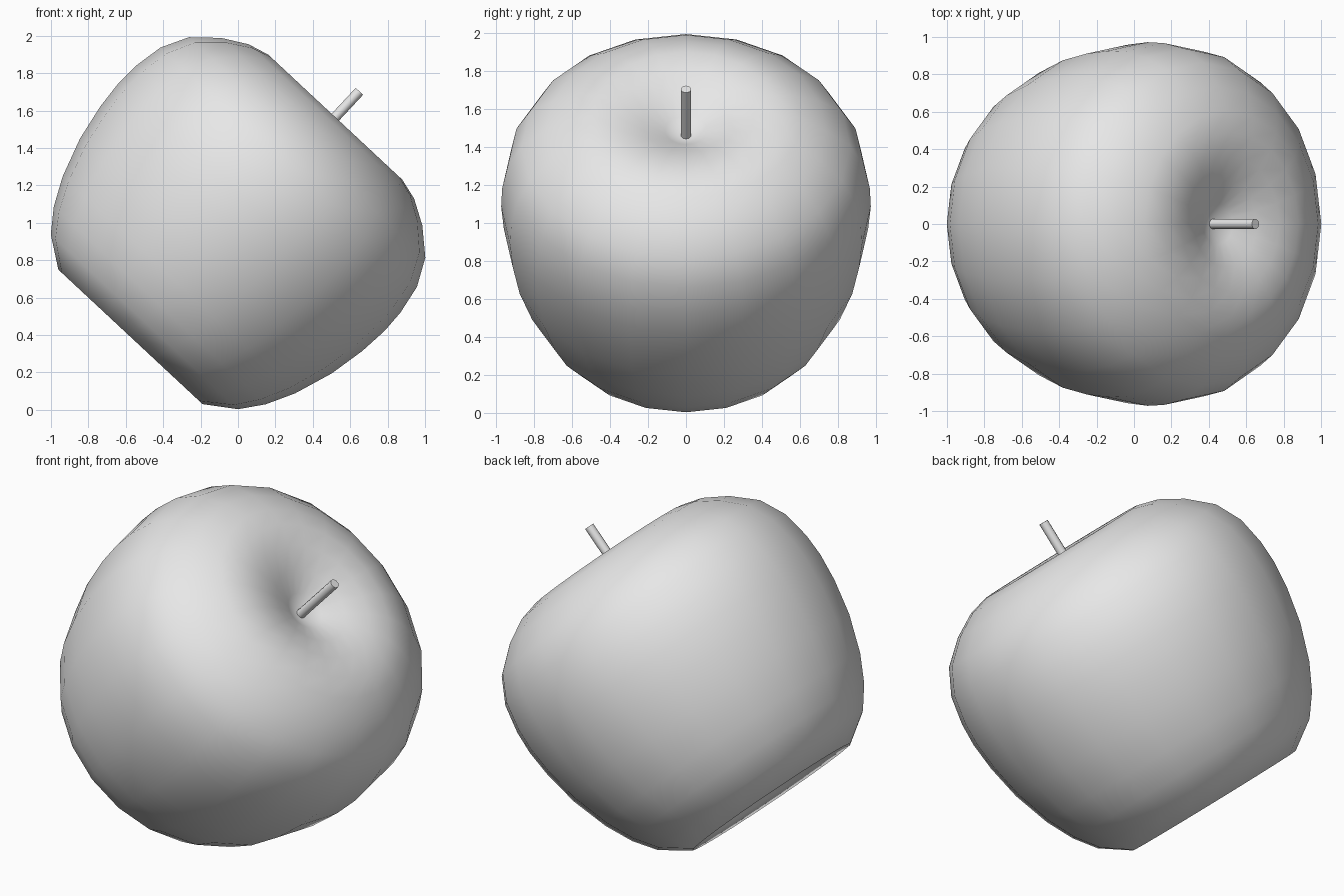
import bpy, bmesh, math
from mathutils import Matrix, Vector

cube = bpy.data.objects.get("Cube")
if cube:
    bpy.data.objects.remove(cube, do_unlink=True)

grey = bpy.data.materials.new("plain_grey")
grey.use_nodes = True
grey.diffuse_color = (0.8, 0.8, 0.8, 1)
grey.node_tree.nodes["Principled BSDF"].inputs["Base Color"].default_value = (0.8, 0.8, 0.8, 1)

# The whole fruit leans towards +x around its base point
LEAN = Matrix.Translation((-0.575, 0, 0.39)) @ Matrix.Rotation(math.radians(43), 4, 'Y')


def lathe(name, profile, sides, sharp_angle):
    """Revolve (radius, height) points around the leaning axis."""
    bm = bmesh.new()
    verts = [bm.verts.new((r, 0, h)) for r, h in profile]
    edges = [bm.edges.new(pair) for pair in zip(verts, verts[1:])]
    bmesh.ops.spin(bm, geom=verts + edges, cent=Vector(), axis=(0, 0, 1),
                   angle=math.tau, steps=sides, use_merge=False)
    bmesh.ops.remove_doubles(bm, verts=bm.verts, dist=0.0005)
    bmesh.ops.recalc_face_normals(bm, faces=bm.faces)
    bm.transform(LEAN)
    mesh = bpy.data.meshes.new(name)
    bm.to_mesh(mesh)
    bm.free()
    mesh.materials.append(grey)
    obj = bpy.data.objects.new(name, mesh)
    bpy.context.collection.objects.link(obj)
    bpy.ops.object.select_all(action='DESELECT')
    obj.select_set(True)
    bpy.context.view_layer.objects.active = obj
    bpy.ops.object.shade_smooth_by_angle(angle=math.radians(sharp_angle))
    return obj


# Fruit body, from the bottom hollow round the flank to the stem dimple
lathe("apple_body", [
    (0, 0.16), (0.12, 0.14), (0.25, 0.09), (0.4, 0.025), (0.527, 0),
    (0.685, 0.11), (0.775, 0.23), (0.85, 0.38), (0.92, 0.59), (0.958, 0.79),
    (0.972, 0.95), (0.967, 1.08), (0.938, 1.24), (0.864, 1.385),
    (0.735, 1.5), (0.605, 1.575), (0.49, 1.606), (0.36, 1.598),
    (0.23, 1.56), (0.11, 1.5), (0, 1.45)], 20, 100)

# Straight stem rising out of the dimple
lathe("stem", [(0, 1.43), (0.027, 1.43), (0.027, 1.795), (0, 1.795)], 10, 50)
